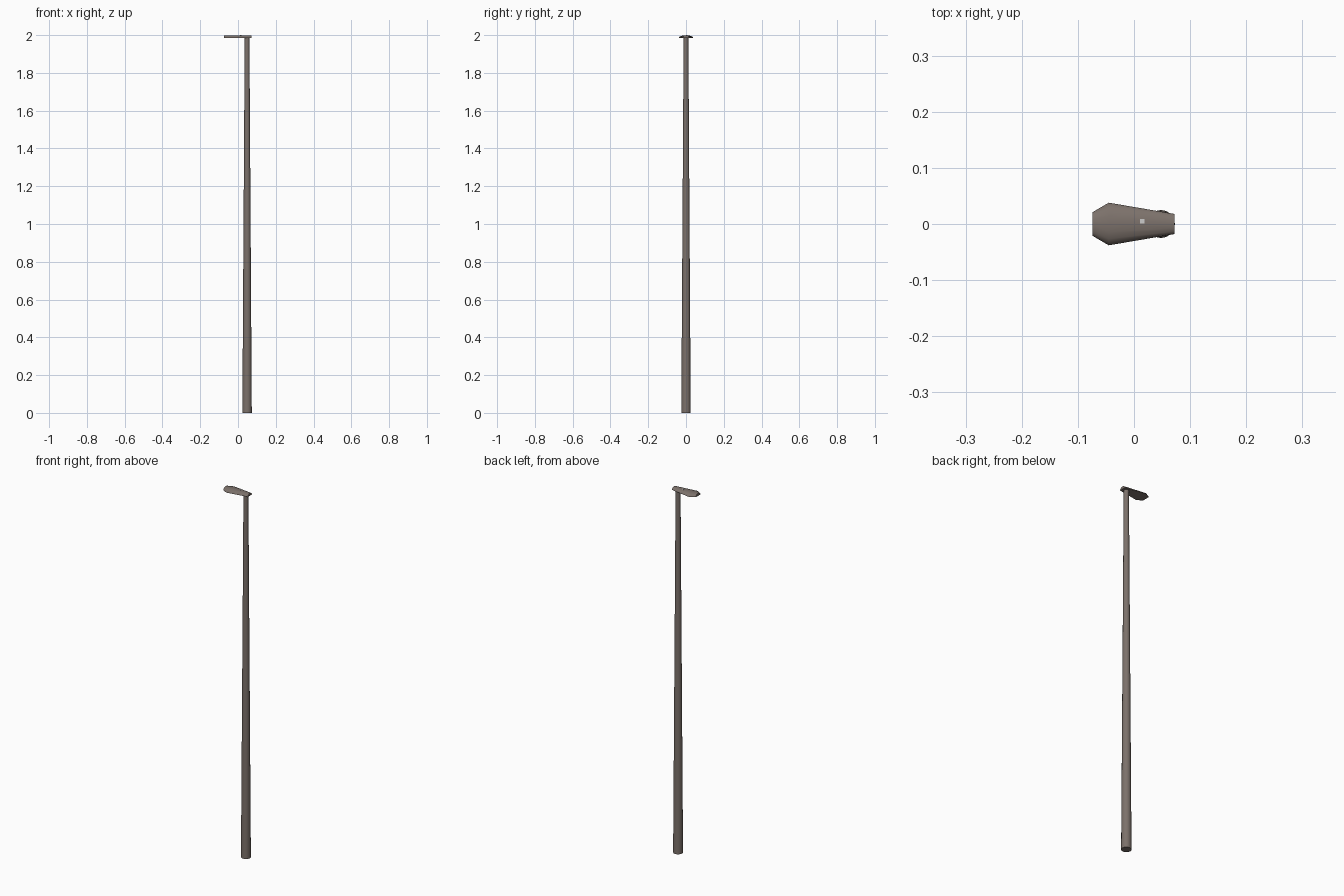
import bpy, bmesh, math

if "Cube" in bpy.data.objects:
    bpy.data.objects.remove(bpy.data.objects["Cube"])

POLE_X = 0.048


def material(name, rgb):
    m = bpy.data.materials.new(name)
    m.diffuse_color = (*rgb, 1)
    m.use_nodes = True
    m.node_tree.nodes["Principled BSDF"].inputs["Base Color"].default_value = m.diffuse_color
    return m


bronze = material("bronze_paint", (0.2, 0.165, 0.145))
white = material("sensor_white", (0.8, 0.8, 0.78))


def finish(obj, name, mat, angle=None):
    obj.name = name
    obj.data.materials.append(mat)
    if angle:
        bpy.ops.object.select_all(action='DESELECT')
        obj.select_set(True)
        bpy.context.view_layer.objects.active = obj
        bpy.ops.object.shade_smooth_by_angle(angle=math.radians(angle))


# Tapered pole
bpy.ops.mesh.primitive_cone_add(vertices=16, radius1=0.025, radius2=0.0125,
                                depth=1.988, location=(POLE_X, 0, 0.994))
finish(bpy.context.object, "pole", bronze, 40)

# Lamp head: a domed cross-section swept through stations of varying width
stations = [(-0.074, 0.021), (-0.045, 0.038), (0.072, 0.018)]   # x, half width
dome = [(math.cos(math.pi * i / 8), math.sin(math.pi * i / 8)) for i in range(9)]
bm = bmesh.new()
rings = [[bm.verts.new((x, w * c, 1.985 + 0.014 * s)) for c, s in dome]
         for x, w in stations]
for a, b in zip(rings, rings[1:]):
    for i in range(len(dome)):
        j = (i + 1) % len(dome)
        bm.faces.new((a[i], a[j], b[j], b[i]))
bm.faces.new(rings[0])
bm.faces.new(rings[-1])
bmesh.ops.recalc_face_normals(bm, faces=bm.faces)
mesh = bpy.data.meshes.new("lamp_head")
bm.to_mesh(mesh)
bm.free()
head = bpy.data.objects.new("lamp_head", mesh)
bpy.context.collection.objects.link(head)
finish(head, "lamp_head", bronze, 35)

# Small light sensor on top of the head
bpy.ops.mesh.primitive_cube_add(size=1, location=(0.015, 0.005, 1.9975))
sensor = bpy.context.object
sensor.scale = (0.008, 0.008, 0.005)
finish(sensor, "light_sensor", white)
